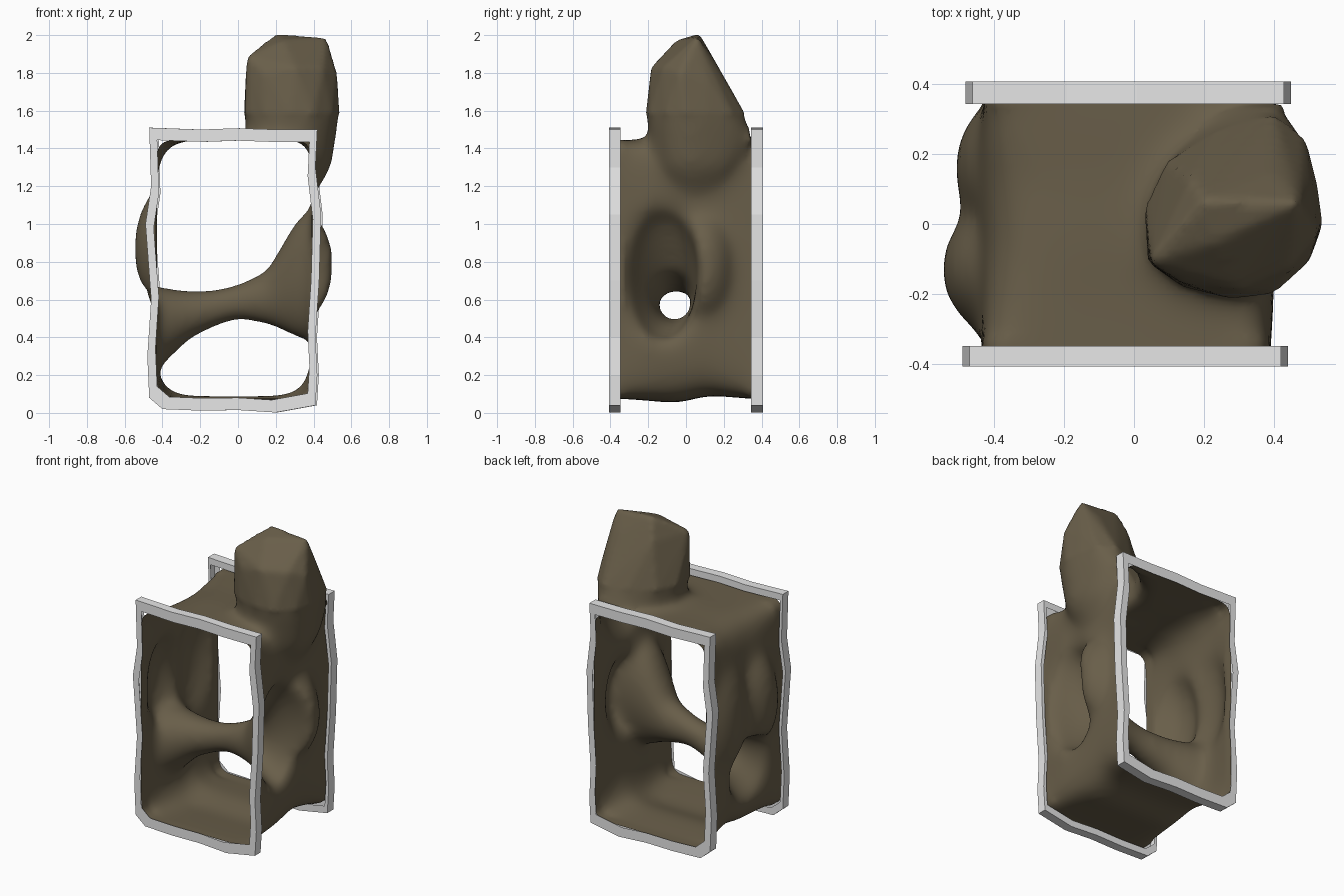
import bpy, bmesh, math
from mathutils import Vector

if "Cube" in bpy.data.objects:
    bpy.data.objects.remove(bpy.data.objects["Cube"])


def material(name, rgb):
    m = bpy.data.materials.new(name)
    m.diffuse_color = (*rgb, 1)
    m.use_nodes = True
    m.node_tree.nodes["Principled BSDF"].inputs["Base Color"].default_value = m.diffuse_color
    return m


ROCK = material("brown rock", (0.14, 0.112, 0.067))
GREY = material("light grey", (0.8, 0.8, 0.8))


def add_object(name, bm, mat):
    bmesh.ops.recalc_face_normals(bm, faces=bm.faces[:])
    me = bpy.data.meshes.new(name)
    bm.to_mesh(me)
    bm.free()
    me.materials.append(mat)
    ob = bpy.data.objects.new(name, me)
    bpy.context.collection.objects.link(ob)
    return ob


def power(v, e):
    return math.copysign(abs(v) ** (2 / e), v)


def loft(name, axis, rows, n=48):
    """Solid through superelliptic sections: (position, centre a, centre b, radius a, radius b, exponent)."""
    bm = bmesh.new()
    rings = []
    for pos, ca, cb, ra, rb, e in rows:
        ring = []
        for i in range(n):
            t = 2 * math.pi * i / n
            p = [ca + ra * power(math.cos(t), e), cb + rb * power(math.sin(t), e)]
            p.insert(axis, pos)
            ring.append(bm.verts.new(p))
        rings.append(ring)
    for r, s in zip(rings, rings[1:]):
        for i in range(n):
            j = (i + 1) % n
            bm.faces.new((r[i], r[j], s[j], s[i]))
    bm.faces.new(rings[0])
    bm.faces.new(rings[-1])
    return add_object(name, bm, ROCK)


def blob(name, centre, radii):
    bm = bmesh.new()
    bmesh.ops.create_icosphere(bm, subdivisions=3, radius=1)
    for v in bm.verts:
        v.co = Vector(c + r * k for c, r, k in zip(centre, radii, v.co))
    return add_object(name, bm, ROCK)


# Main tunnel running front to back, rounder in the middle
tunnel = loft("rock_tunnel", 1, [
    (-0.60, -0.022, 0.76, 0.413, 0.685, 16),
    (-0.34, -0.022, 0.76, 0.413, 0.685, 14),
    (-0.20, -0.018, 0.755, 0.42, 0.69, 8),
    (-0.05, -0.02, 0.75, 0.415, 0.70, 6),
    (0.12, -0.025, 0.768, 0.42, 0.675, 6),
    (0.22, -0.025, 0.765, 0.42, 0.68, 8),
    (0.34, -0.015, 0.76, 0.413, 0.685, 14),
    (0.60, -0.015, 0.76, 0.413, 0.685, 16)], n=64)

# Faceted chimney rising from the right part of the roof, as a hull
RIM = [(.04, -.11), (.03, .05), (.09, .18), (.25, .28), (.4, .32), (.49, .25),
       (.525, .11), (.54, 0), (.5, -.11), (.4, -.2), (.28, -.215), (.14, -.18)]
PEAKS = [(.045, -.11, 1.89), (.2, .07, 2.01), (.24, -.05, 1.975), (.47, .06, 1.99),
         (.525, -.03, 1.8), (.3, -.185, 1.83), (.14, -.17, 1.8), (.45, -.12, 1.83),
         (.4, .15, 1.87), (.16, .13, 1.87), (.51, .12, 1.74)]
bm = bmesh.new()
for x, y in RIM:
    for z, k in ((1.57, 1), (1.3, .84), (1.12, .4)):
        bm.verts.new((.29 + (x - .29) * k, .06 + (y - .06) * k, z))
for x in (.3, .42):  # back foot running down to the roof
    bm.verts.new((x, .345, 1.44))
for p in PEAKS:
    bm.verts.new(p)
bmesh.ops.convex_hull(bm, input=bm.verts[:])
bmesh.ops.delete(bm, geom=[v for v in bm.verts if not v.link_faces], context='VERTS')
chimney = add_object("chimney", bm, ROCK)

# Wall bulges
bulges = [blob("left_bulge", (-0.35, -0.13, 0.87), (0.205, 0.2, 0.36)),
          blob("left_back_bulge", (-0.36, 0.16, 0.87), (0.155, 0.2, 0.42)),
          blob("right_bulge", (0.31, 0.09, 0.78), (0.205, 0.18, 0.31))]

# Hollow bridge crossing the tunnel, flared at both walls
bridge = loft("bridge_cutter", 0, [
    (-0.70, -0.05, 0.45, 0.22, 0.23, 2),
    (-0.42, -0.05, 0.45, 0.19, 0.22, 2),
    (-0.25, -0.05, 0.52, 0.12, 0.13, 2),
    (-0.10, -0.055, 0.56, 0.095, 0.10, 2),
    (0.00, -0.06, 0.59, 0.09, 0.098, 2),
    (0.15, -0.065, 0.61, 0.11, 0.145, 2),
    (0.24, -0.09, 0.67, 0.14, 0.24, 2),
    (0.31, -0.11, 0.71, 0.165, 0.32, 2),
    (0.40, -0.13, 0.74, 0.19, 0.36, 2),
    (0.70, -0.13, 0.74, 0.20, 0.36, 2)])

# Blend everything into one rock skin
helpers = [chimney, *bulges, bridge]
for h in helpers:
    b = tunnel.modifiers.new(h.name, 'BOOLEAN')
    b.operation = 'DIFFERENCE' if h is bridge else 'UNION'
    b.solver = 'EXACT'
    b.object = h
rm = tunnel.modifiers.new("remesh", 'REMESH')
rm.mode = 'VOXEL'
rm.voxel_size = 0.02
sm = tunnel.modifiers.new("smooth", 'SMOOTH')
sm.factor = 0.5
sm.iterations = 2
bpy.context.view_layer.update()
dg = bpy.context.evaluated_depsgraph_get()
skin = bpy.data.meshes.new_from_object(tunnel.evaluated_get(dg))
tunnel.modifiers.clear()
tunnel.data = skin
for h in helpers:
    bpy.data.objects.remove(h)

# Soften the body, then cut both tunnel ends open
bm = bmesh.new()
bm.from_mesh(skin)
body = [v for v in bm.verts if v.co.z < 1.58 and abs(v.co.y) < 0.33]
for _ in range(30):
    bmesh.ops.smooth_vert(bm, verts=body, factor=0.5,
                          use_axis_x=True, use_axis_y=True, use_axis_z=True)
for side in (-1, 1):
    bmesh.ops.bisect_plane(bm, geom=bm.verts[:] + bm.edges[:] + bm.faces[:],
                           plane_co=(0, side * 0.402, 0), plane_no=(0, side, 0),
                           clear_outer=True)
top = max(v.co.z for v in bm.verts)
for v in bm.verts:  # stretch the chimney to full height
    if v.co.z > 1.5:
        v.co.z = 1.5 + (v.co.z - 1.5) * 0.5 / (top - 1.5)
for f in bm.faces:
    f.smooth = True
    f.material_index = 0
bm.to_mesh(skin)
bm.free()
skin.materials.clear()
skin.materials.append(ROCK)

# Wavy end frames, lined on the inside by the rock
OUTLINE = [(-.47, 1.51), (-.2, 1.5), (0, 1.507), (.2, 1.5), (.42, 1.5), (.41, 1.3),
           (.44, 1.05), (.43, .7), (.41, .4), (.42, .2), (.41, .04), (.2, .002),
           (0, .015), (-.2, .012), (-.4, .02), (-.47, .08), (-.48, .3), (-.46, .6),
           (-.49, 1.0), (-.46, 1.2)]


def frame(name, outer, inner, dx):
    bm = bmesh.new()
    loops = []
    for y, sx, sz in ((outer, .905, .912), (outer, 1, 1), (inner, 1, 1), (inner, .955, .94)):
        loops.append([bm.verts.new((dx - .025 + (x + .025) * sx, y, .76 + (z - .76) * sz))
                      for x, z in OUTLINE])
    n = len(OUTLINE)
    for a, b in zip(loops, loops[1:]):
        for i in range(n):
            j = (i + 1) % n
            bm.faces.new((a[i], a[j], b[j], b[i]))
    return add_object(name, bm, GREY)


frame("front_frame", -0.407, -0.348, 0)
frame("back_frame", 0.407, 0.343, 0.008)
